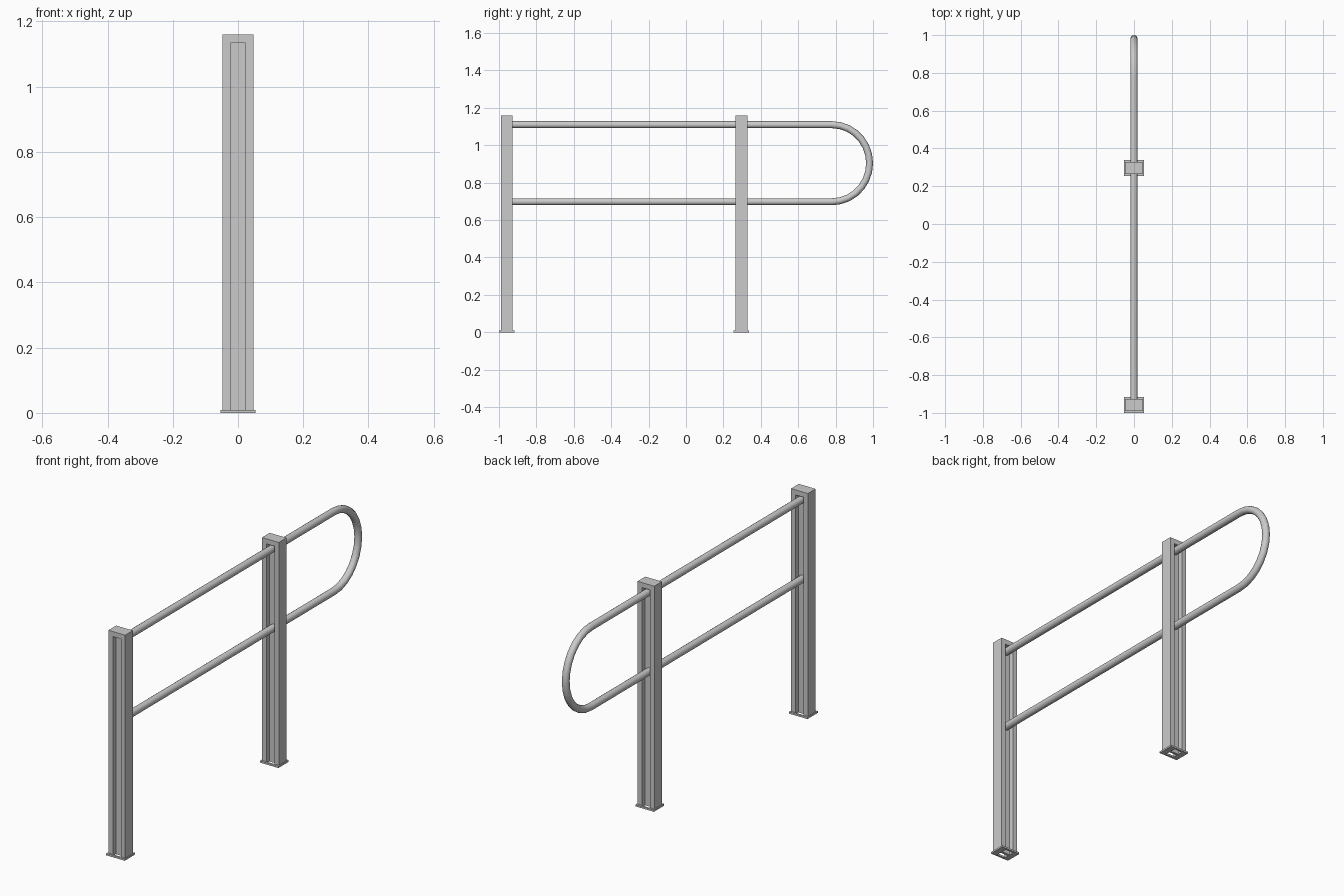
import bpy, bmesh, math

if "Cube" in bpy.data.objects:
    bpy.data.objects.remove(bpy.data.objects["Cube"])

POSTS = {"end_post": -0.958, "middle_post": 0.296}
HW, HD = 0.048, 0.0315        # post half width and depth
GW, WEB = 0.023, 0.006        # groove half width, half thickness of the web
GROOVE_TOP, POST_TOP = 1.134, 1.16


def prism(bm, outline, z0, z1):
    """Closed prism from an xy outline."""
    face = bm.faces.new([bm.verts.new((x, y, z0)) for x, y in outline])
    res = bmesh.ops.extrude_face_region(bm, geom=[face])
    verts = [v for v in res["geom"] if isinstance(v, bmesh.types.BMVert)]
    bmesh.ops.translate(bm, verts=verts, vec=(0, 0, z1 - z0))


def finish(bm, name, y):
    bmesh.ops.recalc_face_normals(bm, faces=bm.faces)
    mesh = bpy.data.meshes.new(name)
    bm.to_mesh(mesh)
    bm.free()
    ob = bpy.data.objects.new(name, mesh)
    ob.location.y = y
    bpy.context.collection.objects.link(ob)
    return ob


def rect(x, y):
    return [(-x, -y), (x, -y), (x, y), (-x, y)]


# Post: H-shaped profile with grooves front and back, closed by a solid cap
def make_post(name, y):
    front = [(-HW, -HD), (-GW, -HD), (-GW, -WEB), (GW, -WEB), (GW, -HD), (HW, -HD)]
    profile = front + [(-px, -py) for px, py in front]
    bm = bmesh.new()
    prism(bm, profile, 0, GROOVE_TOP)
    top = [f for f in bm.faces if all(v.co.z > 1 for v in f.verts)]
    bmesh.ops.delete(bm, geom=top, context='FACES_ONLY')
    prism(bm, rect(HW, HD), GROOVE_TOP, POST_TOP)
    bmesh.ops.remove_doubles(bm, verts=bm.verts, dist=1e-5)
    finish(bm, name, y)


# Foot: thin frame around the base of the post
def make_foot(name, y):
    bm = bmesh.new()
    loops = []
    for x, d, z in ((HW, HD, 0), (0.053, 0.042, 0), (0.053, 0.042, 0.009), (HW, HD, 0.009)):
        loops.append([bm.verts.new((px, py, z)) for px, py in rect(x, d)])
    for i in range(4):
        a, b = loops[i], loops[(i + 1) % 4]
        for k in range(4):
            n = (k + 1) % 4
            bm.faces.new((a[k], a[n], b[n], b[k]))
    finish(bm, name, y)


for name, y in POSTS.items():
    make_post(name, y)
    make_foot(name + "_foot", y)

# Rail: one tube running out, round the bend and back
R, UPPER, LOWER, BEND_Y = 0.0185, 1.11, 0.698, 0.78
mid, rz, ry = (UPPER + LOWER) / 2, (UPPER - LOWER) / 2, 1 - R - BEND_Y
path = [(POSTS["end_post"], UPPER)]
for i in range(15):
    a = math.pi / 2 - math.pi * i / 14
    path.append((BEND_Y + ry * math.cos(a), mid + rz * math.sin(a)))
path.append((POSTS["end_post"], LOWER))

curve = bpy.data.curves.new("bent_rail", 'CURVE')
curve.dimensions = '3D'
curve.bevel_depth = R
curve.bevel_resolution = 6
curve.use_fill_caps = True
spline = curve.splines.new('POLY')
spline.points.add(len(path) - 1)
for p, (y, z) in zip(spline.points, path):
    p.co = (0, y, z, 1)
rail = bpy.data.objects.new("bent_rail", curve)
bpy.context.collection.objects.link(rail)
bpy.context.view_layer.objects.active = rail
rail.select_set(True)
bpy.ops.object.convert(target='MESH')
bpy.ops.object.shade_smooth_by_angle(angle=math.radians(40))
